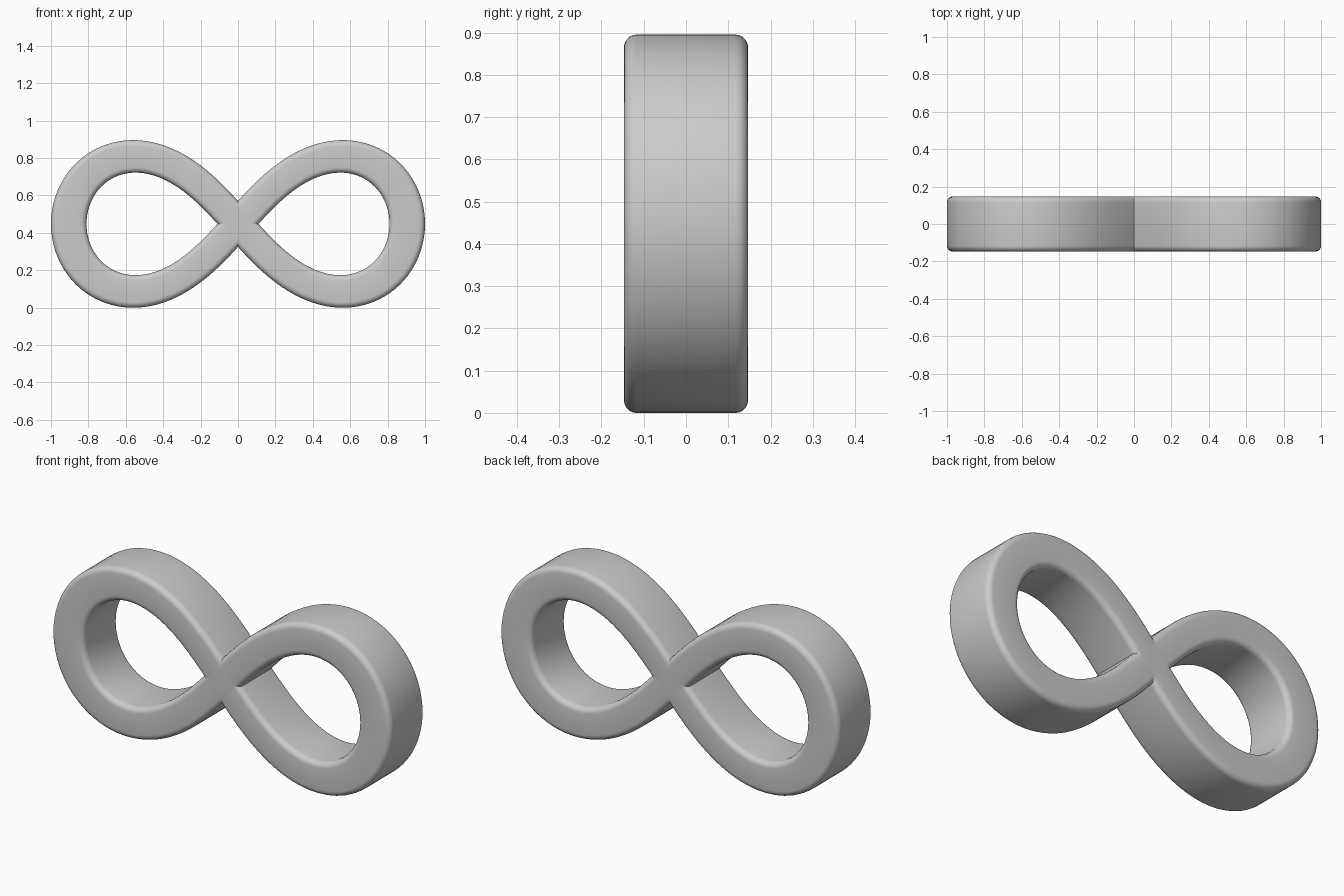
import bpy, bmesh, math
from mathutils import Vector

if "Cube" in bpy.data.objects:
    bpy.data.objects.remove(bpy.data.objects["Cube"])

HALF_DEPTH, CORNER, MID_Z = 0.147, 0.03, 0.4475
LOOP_X, LOOP_Z = 0.905, 1.021
STEPS = 56


def centreline(t):
    d = 1 + math.sin(t) ** 2
    return Vector((LOOP_X * math.cos(t) / d, 0, LOOP_Z * math.sin(t) * math.cos(t) / d))


def profile(half_width):
    """Rounded rectangle: (across the band, along y)."""
    pts = []
    for k, (sx, sy) in enumerate([(1, 1), (-1, 1), (-1, -1), (1, -1)]):
        for i in range(6):
            a = math.pi / 2 * (k + i / 5)
            pts.append((sx * (half_width - CORNER) + CORNER * math.cos(a),
                        sy * (HALF_DEPTH - CORNER) + CORNER * math.sin(a)))
    return pts


# One quarter of the band, swept from the outer end to just past the crossing
bm = bmesh.new()
rings = []
for i in range(STEPS + 1):
    t = (math.pi / 2 + 0.08) * i / STEPS
    p = centreline(t)
    tangent = (centreline(t + 1e-4) - centreline(t - 1e-4)).normalized()
    normal = Vector((tangent.z, 0, -tangent.x))
    half_width = 0.082 + 0.013 * (p.x / LOOP_X) ** 2
    rings.append([bm.verts.new(p + normal * u + Vector((0, v, 0)))
                  for u, v in profile(half_width)])
for a, b in zip(rings, rings[1:]):
    n = len(a)
    for j in range(n):
        bm.faces.new((a[j], a[(j + 1) % n], b[(j + 1) % n], b[j]))

# Trim at the symmetry planes so the crossing joins cleanly
for axis in ((1, 0, 0), (0, 0, 1)):
    bmesh.ops.bisect_plane(bm, geom=bm.verts[:] + bm.edges[:] + bm.faces[:], dist=1e-5,
                           plane_co=(0, 0, 0), plane_no=axis, clear_inner=True)
bmesh.ops.recalc_face_normals(bm, faces=bm.faces[:])
mesh = bpy.data.meshes.new("infinity_band")
bm.to_mesh(mesh)
bm.free()

band = bpy.data.objects.new("infinity_band", mesh)
bpy.context.collection.objects.link(band)
band.location.z = MID_Z

# Mirror left-right and top-bottom, then smooth
mirror = band.modifiers.new("mirror", 'MIRROR')
mirror.use_axis = (True, False, True)
mirror.merge_threshold = 0.0005
bpy.context.view_layer.objects.active = band
band.select_set(True)
bpy.ops.object.modifier_apply(modifier="mirror")
bpy.ops.object.shade_smooth_by_angle(angle=math.radians(40))
